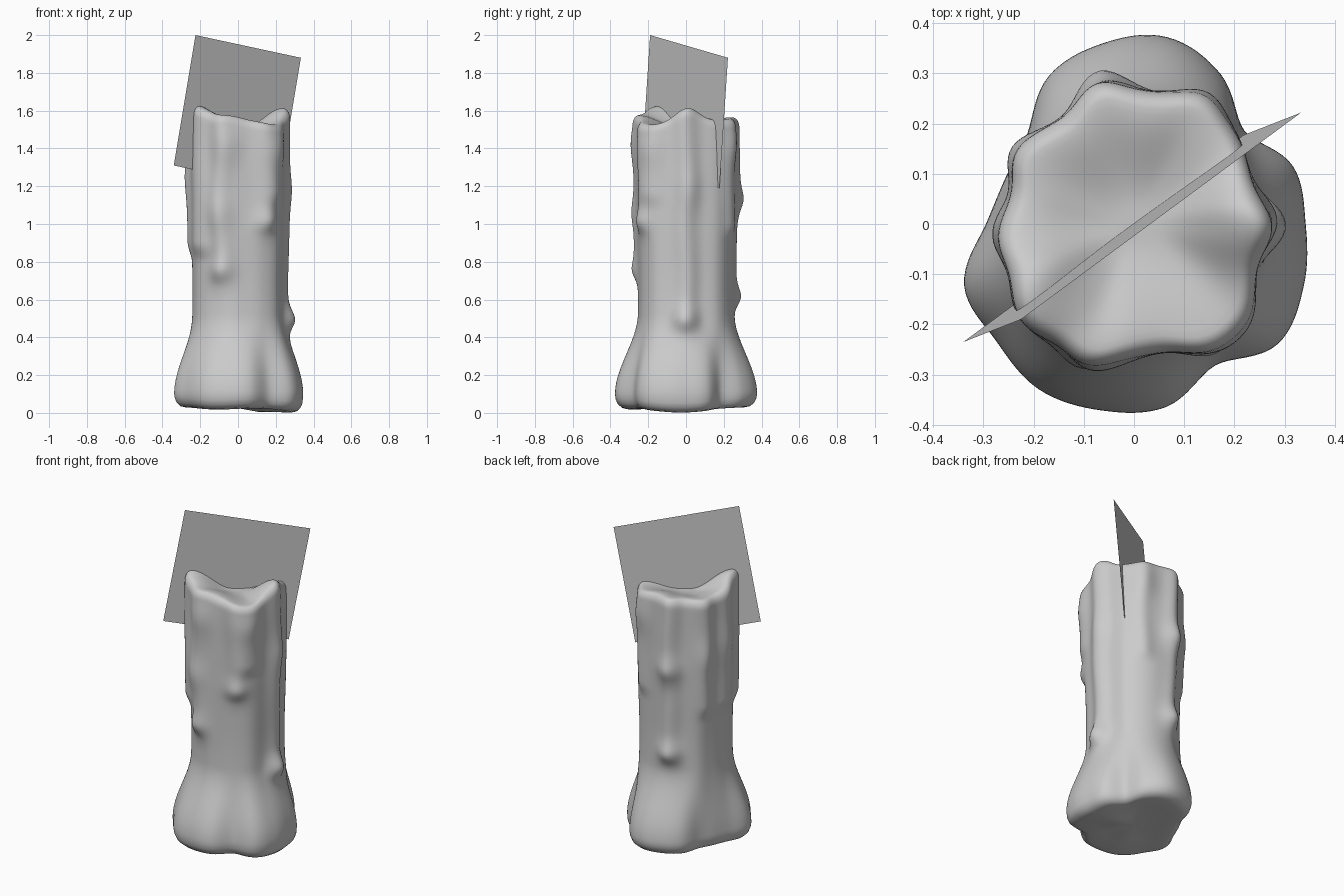
import bpy, bmesh, math

if "Cube" in bpy.data.objects:
    bpy.data.objects.remove(bpy.data.objects["Cube"])

N = 144
# Outline radii every 20 degrees, counter-clockwise from +x
BASE = [.342, .337, .288, .345, .378, .365, .34, .278, .272,
        .295, .36, .36, .38, .377, .37, .325, .373, .36]
BODY = [.255, .25, .268, .268, .265, .262, .252, .262, .25,
        .25, .257, .268, .265, .265, .26, .268, .274, .258]
# Wax drips: angle, lower end z, angular width, thickness
DRIPS = [(0, .46, 12, .02), (303, .98, 12, .022), (318, 1.12, 14, .016), (250, .72, 12, .026),
         (222, .85, 17, .028), (104, .58, 12, .018), (104, 1.10, 13, .012), (60, .95, 11, .018),
         (150, .85, 11, .018), (185, .85, 13, .02)]
# Extra swellings: angle, z, angular width, height, bulge
BULBS = [(0, .49, 15, .07, .036), (303, 1.0, 14, .07, .018), (250, .74, 15, .08, .022),
         (104, .61, 15, .07, .03), (104, 1.12, 15, .08, .024), (250, 1.06, 13, .09, .014),
         (258, 1.42, 16, .1, .014), (5, 1.18, 14, .1, .012), (60, 1.42, 16, .1, .015),
         (150, 1.2, 14, .1, .012), (185, 1.25, 15, .12, .012), (315, 1.4, 16, .09, .014)]


def smooth(t):
    t = min(1, max(0, t))
    return t * t * (3 - 2 * t)


def outline(table, deg):
    # periodic Catmull-Rom through the radii
    i, f = int(deg // 20), (deg % 20) / 20
    a, b, c, d = (table[(i + k) % 18] for k in (-1, 0, 1, 2))
    return b + .5 * f * (c - a + f * (2*a - 5*b + 4*c - d + f * (3*(b - c) + d - a)))


def bump(deg, centre, width):
    d = (deg - centre + 180) % 360 - 180
    return math.exp(-(d / width) ** 2)


def radius(deg, z):
    w = 1 - smooth((z - .1) / .42)
    r = outline(BODY, deg) * (1 - w) + outline(BASE, deg) * w
    r -= .01 * math.exp(-((z - .64) / .28) ** 2)
    for a, end, width, h in DRIPS:
        sway = 1.5 * math.sin(z * 11 + a)
        r += h * bump(deg, a + sway, width) * smooth((z - end + .05) / .1)
    for a, zc, width, tall, h in BULBS:
        r += h * bump(deg, a, width) * math.exp(-((z - zc) / tall) ** 2)
    return r


def rim(deg):
    return (1.545 + .08 * bump(deg, 213, 27) + .068 * bump(deg, 3, 22)
            + .025 * bump(deg, 260, 22) + .02 * bump(deg, 90, 35) - .02 * bump(deg, 318, 20))


def foot(deg):
    return .03 - .028 * bump(deg, 355, 45) - .012 * bump(deg, 250, 30)


def candle():
    bm = bmesh.new()
    rings = []

    def ring(fn):
        row = []
        for i in range(N):
            deg = 360 * i / N
            r, z = fn(deg)
            a = math.radians(deg)
            row.append(bm.verts.new((r * math.cos(a), r * math.sin(a), z)))
        if rings:
            p = rings[-1]
            for i in range(N):
                j = (i + 1) % N
                bm.faces.new((p[i], p[j], row[j], row[i]))
        rings.append(row)

    # underside and rounded foot
    for s, up in ((.3, .004), (.6, .002), (.82, 0), (.9, .006), (.96, .025), (.99, .05)):
        ring(lambda d: (radius(d, .1) * s, foot(d) + up))
    # dripping side wall
    for k in range(76):
        t = k / 75
        ring(lambda d: (radius(d, .1 + t * (rim(d) - .15)), .1 + t * (rim(d) - .15)))
    # rounded rim
    for k in range(1, 7):
        a = math.radians(15 * k)
        ring(lambda d: (radius(d, rim(d) - .05) - .035 * (1 - math.cos(a)),
                        rim(d) - .05 + .05 * math.sin(a)))
    # shallow melted hollow, rounding off towards the middle
    for k in range(1, 15):
        t = k / 15
        ring(lambda d: ((1 - t) * ((radius(d, rim(d) - .05) - .035) * (1 - t) + .25 * t),
                        rim(d) + (1.51 - rim(d)) * smooth(t * 1.15)))
    # close both ends
    for row, z in ((rings[0], .025), (rings[-1], 1.51)):
        c = bm.verts.new((0, 0, z))
        for i in range(N):
            bm.faces.new((row[i], row[(i + 1) % N], c))
    bmesh.ops.recalc_face_normals(bm, faces=bm.faces)
    return bm


def add(name, bm, shade):
    me = bpy.data.meshes.new(name)
    bm.to_mesh(me)
    bm.free()
    for p in me.polygons:
        p.use_smooth = shade
    ob = bpy.data.objects.new(name, me)
    bpy.context.collection.objects.link(ob)


add("candle_wax", candle(), True)

# Tilted square flame card
bm = bmesh.new()
bm.faces.new([bm.verts.new(c) for c in (
    (-.34, -.235, 1.31), (.218, .177, 1.19), (.333, .222, 1.88), (-.225, -.19, 2.0))])
add("flame_card", bm, False)
